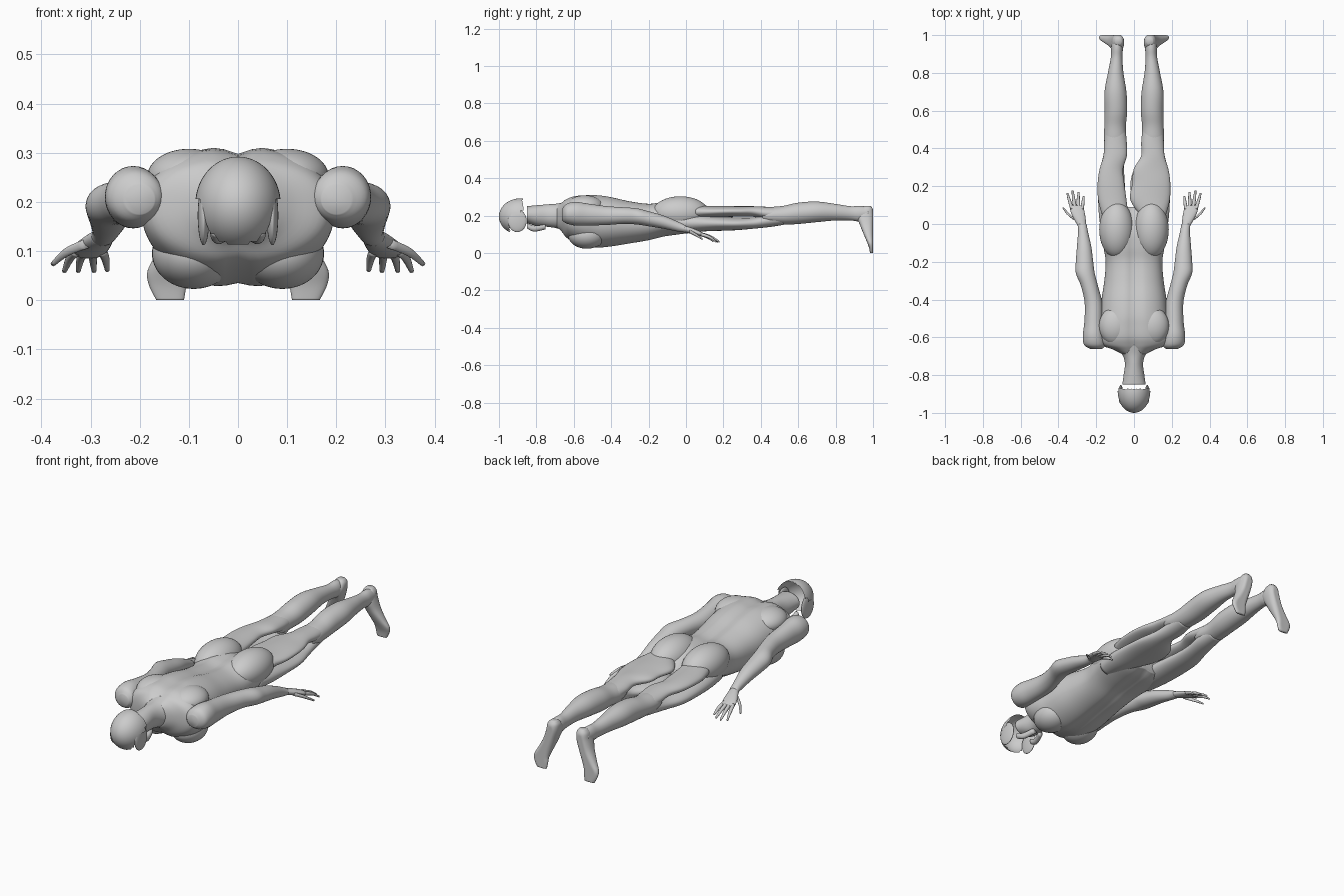
import bpy, bmesh, math
from mathutils import Vector


def finish(name, bm):
    bmesh.ops.recalc_face_normals(bm, faces=bm.faces)
    me = bpy.data.meshes.new(name)
    bm.to_mesh(me)
    bm.free()
    for p in me.polygons:
        p.use_smooth = True
    ob = bpy.data.objects.new(name, me)
    bpy.context.collection.objects.link(ob)
    return ob


def spline(secs, n):
    """Catmull-Rom resampling of cross-section tuples."""
    out = []
    for i in range(len(secs) - 1):
        a, b = secs[max(i - 1, 0)], secs[i]
        c, d = secs[i + 1], secs[min(i + 2, len(secs) - 1)]
        for k in range(n):
            t = k / n
            out.append([0.5 * (2 * q + (r - p) * t + (2 * p - 5 * q + 4 * r - s) * t * t
                               + (3 * q - p - 3 * r + s) * t ** 3)
                        for p, q, r, s in zip(a, b, c, d)])
    out.append(list(secs[-1]))
    return out


def loft(name, secs, side=1, axis='Y', power=2.0, sides=32, steps=5, shape=None):
    """Sections are (x, y, z, rx, r2): rings across y or z."""
    bm = bmesh.new()
    rings = []
    for x, y, z, rx, r2 in spline(secs, steps):
        ring = []
        for k in range(sides):
            a = 2 * math.pi * k / sides
            c, s = math.cos(a), math.sin(a)
            u = math.copysign(abs(c) ** (2 / power), c) * rx
            w = math.copysign(abs(s) ** (2 / power), s) * r2
            v = Vector((x + u, y, z + w)) if axis == 'Y' else Vector((x + u, min(y + w, 1.0), z))
            if shape:
                v = shape(v, w / max(r2, 1e-6))
            v.x *= side
            ring.append(bm.verts.new(v))
        rings.append(ring)
    for p, q in zip(rings, rings[1:]):
        for k in range(sides):
            j = (k + 1) % sides
            bm.faces.new((p[k], p[j], q[j], q[k]))
    bm.faces.new(rings[0])
    bm.faces.new(rings[-1])
    return finish(name, bm)


def ball(name, c, r, keep=None):
    bm = bmesh.new()
    bmesh.ops.create_uvsphere(bm, u_segments=40, v_segments=28, radius=1)
    for v in bm.verts:
        v.co = Vector((c[0] + v.co.x * r[0], c[1] + v.co.y * r[1], c[2] + v.co.z * r[2]))
    if keep:
        bmesh.ops.delete(bm, geom=[v for v in bm.verts if not keep(v.co)], context='VERTS')
    return finish(name, bm)


def torso_shape(v, h):
    # spine groove on the back, breastbone groove and rib taper on the belly
    g = math.exp(-(v.x / 0.028) ** 2)
    if h > 0:
        v.z -= 0.016 * g * h
    else:
        v.z += 0.010 * g * -h
        v.x *= 1 - 0.08 * h * h
    return v


# torso: (y, half width, top z, bottom z)
prof = [(-.69, .06, .258, .13), (-.665, .11, .275, .11), (-.64, .175, .29, .08),
        (-.60, .195, .306, .056), (-.54, .192, .312, .035), (-.48, .18, .313, .025),
        (-.40, .172, .302, .032), (-.30, .157, .28, .048), (-.20, .15, .267, .065),
        (-.12, .162, .275, .085), (-.04, .175, .275, .097), (.04, .165, .25, .108),
        (.09, .13, .22, .125)]
loft("torso", [(0, y, (t + b) / 2, w, (t - b) / 2) for y, w, t, b in prof],
     power=2.3, sides=56, shape=torso_shape)

# neck
loft("neck", [(0, -.85, .205, .062, .045), (0, -.80, .2, .055, .055), (0, -.74, .2, .048, .06),
              (0, -.69, .198, .062, .066), (0, -.64, .195, .10, .08)])

# scalp: open shell, cut back over the missing face
ball("scalp", (0, -.885, .195), (.087, .115, .097),
     lambda p: p.y < (-.868 if p.z > .2 else -.935))

for s, tag in ((1, "right"), (-1, "left")):
    # side of head and jaw muscles
    ball("temple_" + tag, (s * .07, -.902, .172), (.012, .05, .06))
    loft("jaw_muscle_" + tag, [(.045, -.85, .145, .012, .015), (.04, -.81, .13, .014, .016),
                               (.02, -.75, .14, .014, .014)], s, sides=14)

    # shoulder blade, chest and buttock masses
    ball("shoulder_blade_" + tag, (s * .10, -.54, .25), (.085, .10, .058))
    ball("chest_" + tag, (s * .09, -.53, .095), (.085, .10, .072))
    ball("buttock_" + tag, (s * .092, -.03, .215), (.092, .15, .088))

    # shoulder to wrist
    loft("arm_" + tag, [(.20, -.662, .205, .03, .03), (.208, -.64, .21, .056, .052),
                        (.213, -.59, .21, .058, .063), (.213, -.52, .205, .05, .058),
                        (.214, -.42, .2, .047, .05), (.235, -.33, .2, .045, .044),
                        (.258, -.26, .195, .05, .043), (.262, -.2, .183, .046, .04),
                        (.264, -.12, .165, .038, .035), (.27, -.04, .14, .026, .026),
                        (.275, .0, .128, .024, .018)], s)
    # palm
    loft("palm_" + tag, [(.275, -.01, .13, .022, .017), (.288, .03, .118, .032, .017),
                         (.3, .07, .105, .037, .014), (.304, .098, .095, .032, .01)], s, sides=24)
    # fingers and thumb: base, knuckle, tip
    digits = [((.276, .08, .1), (.27, .115, .085), (.266, .148, .062)),
              ((.294, .085, .1), (.295, .13, .085), (.293, .17, .06)),
              ((.312, .085, .1), (.32, .135, .085), (.325, .178, .06)),
              ((.328, .08, .1), (.342, .125, .085), (.353, .163, .06)),
              ((.308, .02, .115), (.348, .052, .098), (.376, .088, .074))]
    for i, (a, b, c) in enumerate(digits):
        loft(f"{'thumb' if i == 4 else 'finger'}_{i}_{tag}",
             [(*a, .010, .010), (*b, .0085, .0085), (*c, .005, .005)], s, sides=12, steps=4)

    # thigh: front and back muscle groups with a gap between them
    wide = .03 if s > 0 else 0
    loft("thigh_front_" + tag, [(.12, -.06, .16, .05, .04), (.115, .04, .16, .07, .045),
                                (.118 - wide, .16, .158, .072 + wide, .04),
                                (.118 - wide, .27, .156, .066 + wide, .034),
                                (.108, .36, .16, .055, .03), (.1, .44, .172, .052, .034),
                                (.1, .52, .185, .045, .035)], s)
    loft("thigh_back_" + tag, [(.10, .05, .22, .07, .035), (.115 - wide, .13, .22, .075 + wide, .032),
                               (.122 - wide, .22, .222, .07 + wide, .029),
                               (.12 - wide, .29, .222, .062 + wide, .028),
                               (.1, .36, .222, .062, .028), (.098, .43, .213, .06, .034),
                               (.1, .5, .205, .055, .04)], s)
    # lower leg
    loft("lower_leg_" + tag, [(.1, .41, .2, .05, .035), (.1, .45, .2, .059, .045),
                              (.1, .52, .202, .057, .05), (.096, .6, .212, .06, .057),
                              (.098, .7, .22, .058, .055), (.097, .8, .218, .041, .044),
                              (.092, .88, .212, .031, .038), (.09, .93, .21, .031, .042),
                              (.09, .975, .212, .028, .034)], s)
    # foot hangs down, sole facing backward
    loft("foot_" + tag, [(.083, .97, .252, .018, .018), (.084, .966, .235, .03, .033),
                         (.088, .958, .2, .034, .046), (.103, .966, .15, .035, .036),
                         (.125, .976, .1, .038, .026), (.143, .985, .06, .041, .018),
                         (.143, .99, .03, .038, .012), (.138, .992, 0, .028, .008)],
         s, axis='Z', power=2.4)
